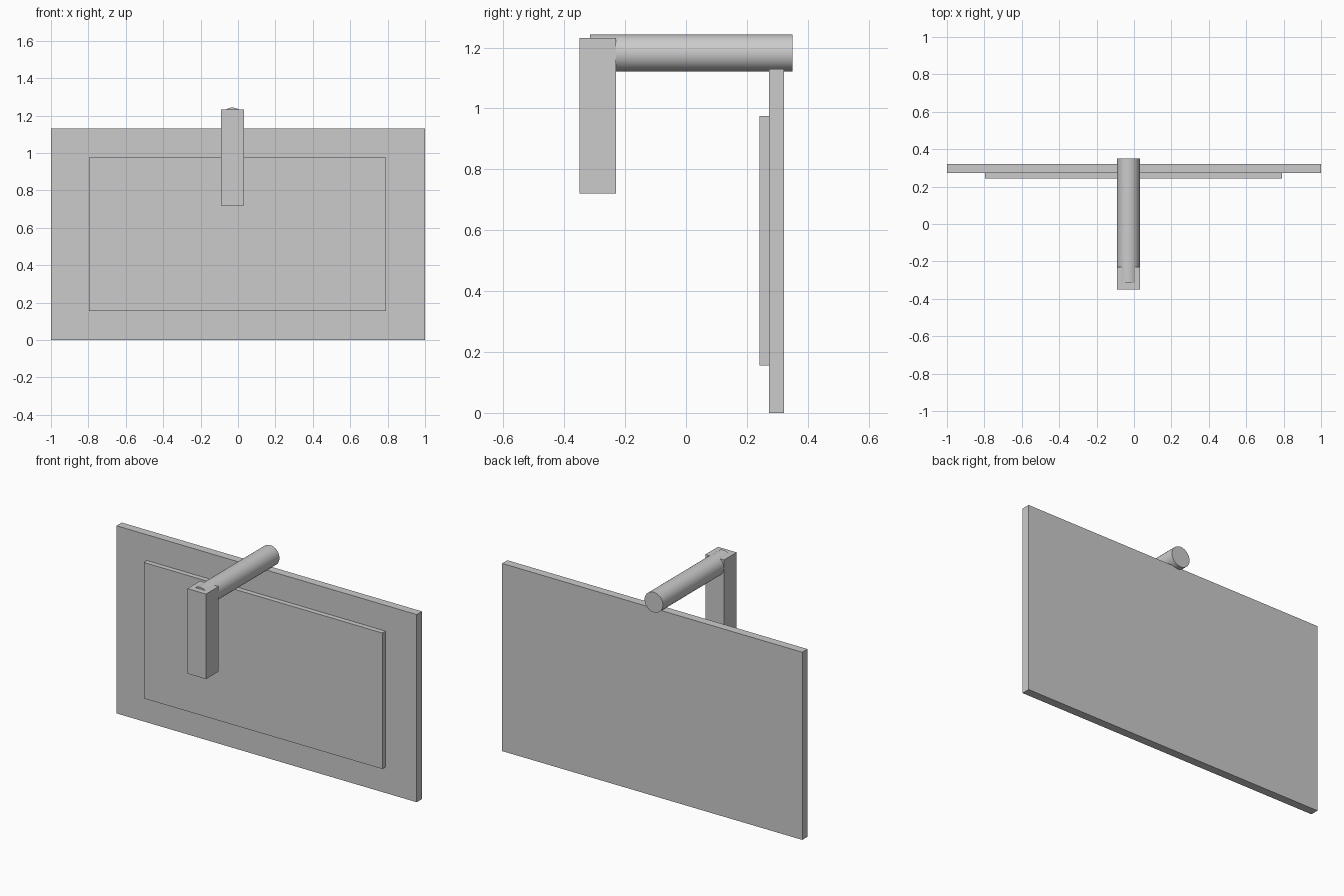
import bpy
import math
from mathutils import Vector

cube = bpy.data.objects.get("Cube")
if cube:
    bpy.data.objects.remove(cube, do_unlink=True)

# Single neutral finish
grey = bpy.data.materials.new("light grey")
grey.use_nodes = True
colour = (0.6, 0.6, 0.6, 1)
grey.diffuse_color = colour
grey.node_tree.nodes["Principled BSDF"].inputs["Base Color"].default_value = colour


def box(name, low, high):
    """Box spanning two opposite corners."""
    low, high = Vector(low), Vector(high)
    bpy.ops.mesh.primitive_cube_add(size=1, location=(low + high) / 2)
    obj = bpy.context.object
    obj.name = name
    obj.scale = high - low
    bpy.ops.object.transform_apply(location=False, rotation=False, scale=True)
    obj.data.materials.append(grey)
    return obj


# Large back panel with a thinner raised panel on its front
box("back_panel", (-1, 0.272, 0), (1, 0.322, 1.13))
box("raised_panel", (-0.797, 0.242, 0.156), (0.792, 0.272, 0.975))

# Hanging grip at the front of the bar
box("grip", (-0.092, -0.35, 0.72), (0.032, -0.23, 1.232))

# Round bar over the top of the panel, running into the grip
y_front, y_back = -0.315, 0.35
bpy.ops.mesh.primitive_cylinder_add(
    vertices=32, radius=0.061, depth=y_back - y_front,
    location=(-0.03, (y_front + y_back) / 2, 1.182),
    rotation=(math.pi / 2, 0, 0))
bar = bpy.context.object
bar.name = "bar"
bar.data.materials.append(grey)
bpy.ops.object.shade_smooth_by_angle(angle=math.radians(30))
